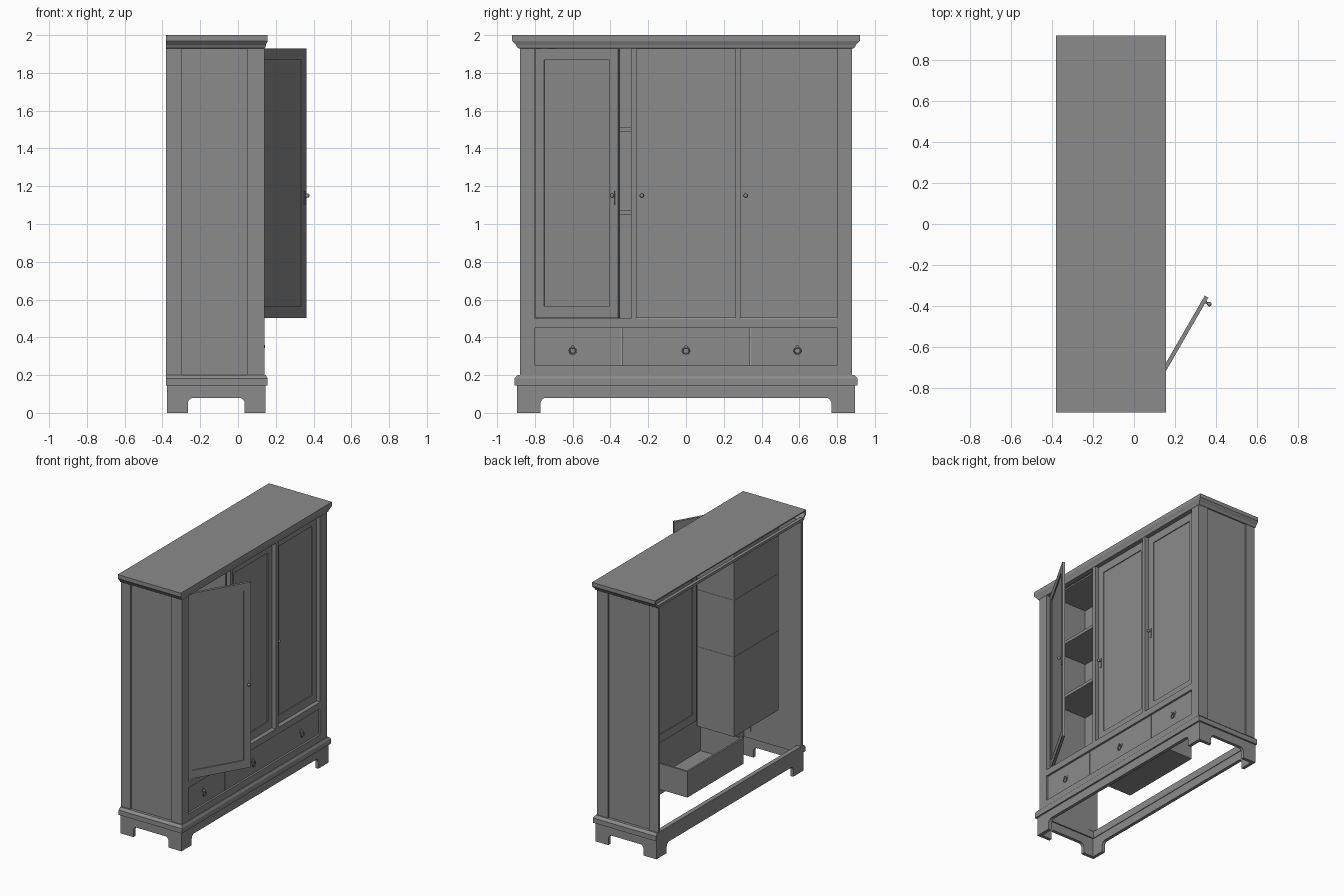
import bpy, bmesh, math
from mathutils import Matrix, Vector

cube = bpy.data.objects.get("Cube")
if cube:
    bpy.data.objects.remove(cube, do_unlink=True)

grey = bpy.data.materials.new("plain_grey")
GREY = (0.26, 0.26, 0.26, 1)
grey.diffuse_color = GREY
grey.use_nodes = True
grey.node_tree.nodes["Principled BSDF"].inputs["Base Color"].default_value = GREY


def finish(name, bm, matrix=None, smooth=False):
    bmesh.ops.recalc_face_normals(bm, faces=bm.faces)
    mesh = bpy.data.meshes.new(name)
    bm.to_mesh(mesh)
    bm.free()
    mesh.materials.append(grey)
    obj = bpy.data.objects.new(name, mesh)
    bpy.context.collection.objects.link(obj)
    if matrix:
        obj.matrix_world = matrix
    if smooth:
        bpy.ops.object.select_all(action='DESELECT')
        obj.select_set(True)
        bpy.context.view_layer.objects.active = obj
        bpy.ops.object.shade_smooth_by_angle()
    return obj


def boxes(name, spans, matrix=None):
    """One object from boxes given as (x0, x1, y0, y1, z0, z1)."""
    bm = bmesh.new()
    for x0, x1, y0, y1, z0, z1 in spans:
        m = Matrix.Translation(((x0 + x1) / 2, (y0 + y1) / 2, (z0 + z1) / 2))
        bmesh.ops.create_cube(bm, size=1, matrix=m @ Matrix.Diagonal((x1 - x0, y1 - y0, z1 - z0, 1)))
    return finish(name, bm, matrix)


def rings(name, profile, cap):
    """Moulding of stacked rectangles (half width, front x, back x, z)."""
    bm = bmesh.new()
    loops = [[bm.verts.new(p) for p in ((b, -y, z), (f, -y, z), (f, y, z), (b, y, z))]
             for y, f, b, z in profile]
    pairs = list(zip(loops, loops[1:]))
    if not cap:
        pairs.append((loops[-1], loops[0]))
    for low, high in pairs:
        for i in range(3 if cap else 4):
            j = (i + 1) % 4
            bm.faces.new((low[i], low[j], high[j], high[i]))
    if cap:
        bm.faces.new(loops[-1])
    return finish(name, bm)


def plinth_board(name, half, matrix, foot=0.12, height=0.15, cut=0.08, r=0.03, thick=0.025):
    """Board with a round-cornered cut-out that leaves a foot at each end."""
    inner = half - foot
    right = [(inner, 0)] + [(inner - r + r * math.cos(a), cut - r + r * math.sin(a))
                            for a in [i * math.pi / 10 for i in range(6)]]
    pts = [(half, height), (half, 0)] + right
    pts += [(-u, v) for u, v in reversed(pts)]
    bm = bmesh.new()
    face = bm.faces.new([bm.verts.new((0, u, v)) for u, v in pts])
    ext = bmesh.ops.extrude_face_region(bm, geom=[face])
    bmesh.ops.translate(bm, vec=(-thick, 0, 0),
                        verts=[v for v in ext["geom"] if isinstance(v, bmesh.types.BMVert)])
    return finish(name, bm, matrix)


BACK, FRONT, HALF, FACE = -0.38, 0.14, 0.88, 0.11

# Plinth with bracket feet
MID, DEEP, WIDE = -0.115, 0.26, 0.895
for name, half, pos, turn in (("front_plinth", WIDE, (0.145, 0, 0), 0),
                              ("back_plinth", WIDE, (-0.375, 0, 0), 180),
                              ("left_plinth", DEEP, (MID, WIDE, 0), 90),
                              ("right_plinth", DEEP, (MID, -WIDE, 0), -90)):
    plinth_board(name, half, Matrix.Translation(pos) @ Matrix.Rotation(math.radians(turn), 4, 'Z'),
                 foot=0.125 if half == WIDE else 0.11)

# Base moulding and cornice
rings("base_moulding", [(0.86, 0.11, -0.345, 0.145), (0.908, 0.157, BACK, 0.145),
                        (0.908, 0.157, BACK, 0.182), (0.902, 0.153, BACK, 0.19),
                        (0.89, 0.147, BACK, 0.2), (0.86, 0.11, -0.345, 0.2)], False)
cornice = rings("cornice", [(0.885, 0.141, BACK, 1.93), (0.893, 0.145, BACK, 1.935),
                            (0.9, 0.148, BACK, 1.948), (0.912, 0.153, BACK, 1.96),
                            (0.92, 0.157, BACK, 1.97), (0.92, 0.157, BACK, 2.0)], True)
shell = cornice.modifiers.new("thickness", 'SOLIDIFY')
shell.thickness = 0.012
shell.offset = -1
boxes("back_top_rail", [(BACK, -0.355, -HALF, HALF, 1.93, 1.95)])

# End walls: thin stiles with a recessed panel
for name, s in (("left_end", 1), ("right_end", -1)):
    def end(x0, x1, outer, inner):
        return (x0, x1, min(s * outer, s * inner), max(s * outer, s * inner), 0.2, 1.94)
    boxes(name, [end(BACK, -0.3, HALF, 0.858), end(0.05, FRONT - 0.03, HALF, 0.858),
                 end(-0.3, 0.05, 0.868, 0.86)])

# Front frame
B = FRONT - 0.035
frame = [(B, FRONT, -0.8, 0.8, 0.2, 0.25), (B, FRONT, -0.8, 0.8, 0.45, 0.5),
         (B, FRONT, -0.8, 0.8, 1.93, 1.96)]
for s in (-1, 1):
    frame.append((B, FRONT, min(s * 0.8, s * HALF), max(s * 0.8, s * HALF), 0.2, 1.96))
    frame.append((B, FRONT, min(s * 0.26, s * 0.29), max(s * 0.26, s * 0.29), 0.5, 1.93))
boxes("front_frame", frame)


# Doors, each with a knob and a narrow lock plate
def door(name, start, width, knob_y, angle=0):
    m = Matrix.Translation((FACE, start, 0)) @ Matrix.Rotation(math.radians(angle), 4, 'Z')
    lo, hi, t, st = 0.502, 1.928, 0.02, 0.053
    boxes(name, [(-t, 0, 0, st, lo, hi), (-t, 0, width - st, width, lo, hi),
                 (-t, 0, st, width - st, lo, lo + 0.063), (-t, 0, st, width - st, hi - 0.06, hi),
                 (-0.015, -0.007, st, width - st, lo + 0.063, hi - 0.06)], m)
    boxes(name + "_lock_plate", [(0, 0.004, knob_y - 0.007, knob_y + 0.007, 1.1, 1.175)], m)
    bm = bmesh.new()
    side = Matrix.Rotation(math.pi / 2, 4, 'Y')
    bmesh.ops.create_cone(bm, cap_ends=True, segments=12, radius1=0.005, radius2=0.005, depth=0.02,
                          matrix=Matrix.Translation((0.01, knob_y, 1.15)) @ side)
    bmesh.ops.create_uvsphere(bm, u_segments=12, v_segments=8, radius=0.011,
                              matrix=Matrix.Translation((0.02, knob_y, 1.15)))
    finish(name + "_knob", bm, m, True)


door("open_door", -0.798, 0.506, 0.481, -30)
door("middle_door", -0.259, 0.518, 0.025)
door("far_door", 0.291, 0.508, 0.025)


# Drawer fronts with drop-ring pulls
def ring_pull(name, pos, major=0.017, minor=0.004, n=20, k=8):
    bm = bmesh.new()
    grid = []
    for i in range(n):
        a = 2 * math.pi * i / n
        out = Vector((0, math.cos(a), math.sin(a)))
        grid.append([bm.verts.new(Vector((0.012, 0, -0.016)) + out * (major + minor * math.cos(b))
                                  + Vector((minor * math.sin(b), 0, 0)))
                     for b in [2 * math.pi * j / k for j in range(k)]])
    for i in range(n):
        for j in range(k):
            p, q = grid[i], grid[(i + 1) % n]
            bm.faces.new((p[j], q[j], q[(j + 1) % k], p[(j + 1) % k]))
    side = Matrix.Rotation(math.pi / 2, 4, 'Y')
    for radius, depth in ((0.021, 0.006), (0.008, 0.034)):
        bmesh.ops.create_cone(bm, cap_ends=True, segments=20, radius1=radius, radius2=radius,
                              depth=depth, matrix=Matrix.Translation((0, 0, 0.006)) @ side)
    finish(name, bm, Matrix.Translation(pos), True)


D = FACE + 0.015
for name, y0, y1, pull in (("right_drawer", -0.8, -0.341, -0.6), ("middle_drawer", -0.339, 0.339, 0),
                           ("left_drawer", 0.341, 0.8, 0.59)):
    boxes(name + "_front", [(D - 0.02, D, y0, y1, 0.25, 0.45)])
    ring_pull(name + "_pull", (D, pull, 0.345))

# Open box behind the middle drawer
X0, X1, W, T = -0.25, D - 0.02, 0.34, 0.014
boxes("drawer_box", [(X0, X1, -W, W, 0.23, 0.242), (X0, X0 + T, -W, W, 0.242, 0.43),
                     (X0 + T, X1, -W, -W + T, 0.242, 0.43), (X0 + T, X1, W - T, W, 0.242, 0.43)])

# Shelf compartment behind the open door
X0, X1, Y0, Y1 = -0.225, 0.088, -0.805, -0.262
boxes("compartment", [(X0, X0 + T, Y0, Y1, 0.46, 1.94), (X0 + T, X1, Y1 - T, Y1, 0.46, 1.94),
                      (X0 + T, X1, Y0, Y0 + T, 0.46, 1.94), (X0 + T, X1, Y0 + T, Y1 - T, 0.46, 0.49),
                      (X0 + T, X1, Y0 + T, Y1 - T, 1.928, 1.94)])
for i, z in enumerate((1.05, 1.488)):
    boxes("shelf_%d" % (i + 1), [(X0 - 0.002, X1, Y0 + T, Y1 + 0.002, z, z + 0.024)])
